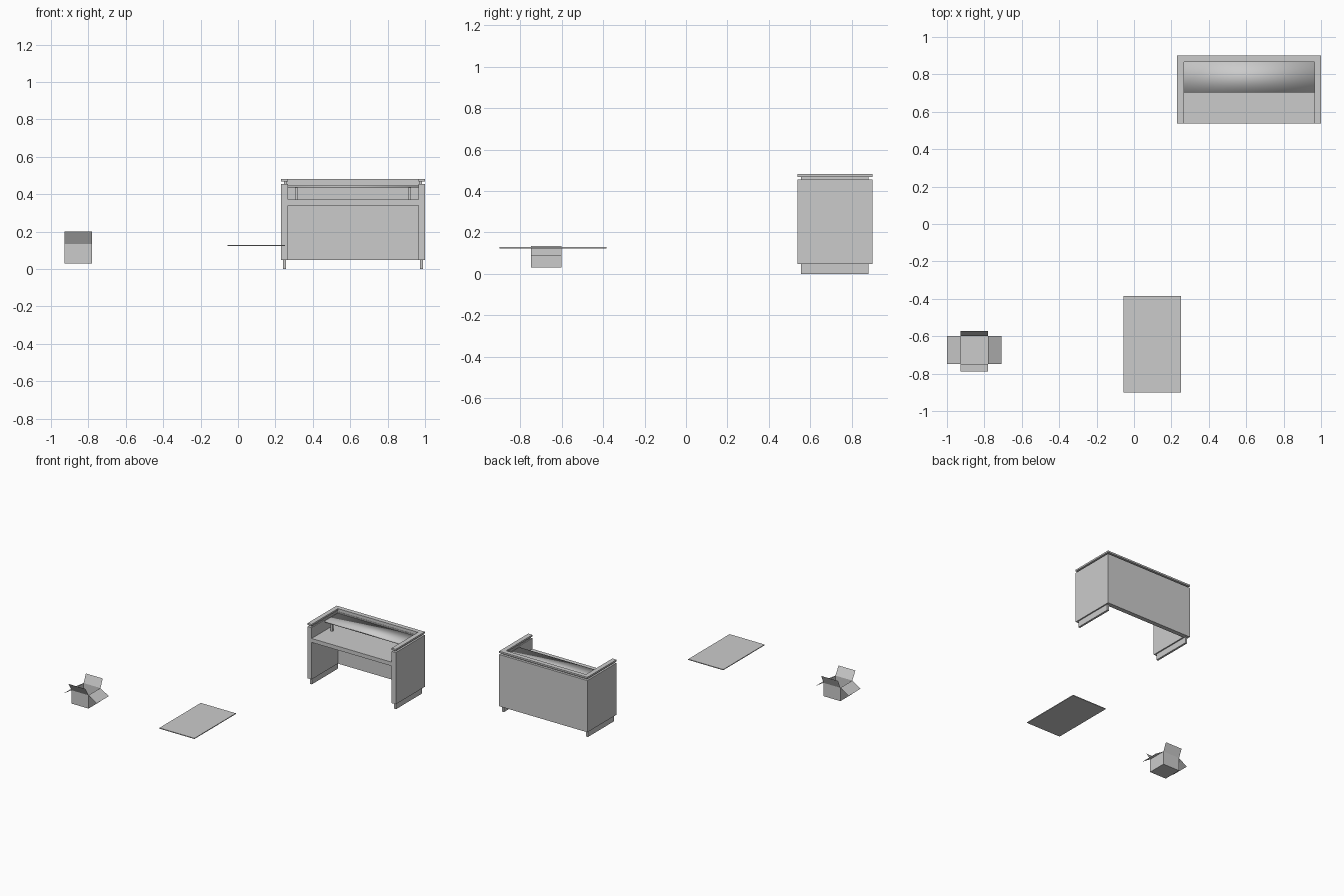
import bpy, bmesh

if "Cube" in bpy.data.objects:
    bpy.data.objects.remove(bpy.data.objects["Cube"])


def mesh_object(name, bm):
    mesh = bpy.data.meshes.new(name)
    bm.to_mesh(mesh)
    bm.free()
    obj = bpy.data.objects.new(name, mesh)
    bpy.context.collection.objects.link(obj)
    return obj


def block(name, x, y, z):
    """Box given by its (min, max) range on each axis."""
    bm = bmesh.new()
    bmesh.ops.create_cube(bm, size=1)
    for v in bm.verts:
        v.co = [r[0] if c < 0 else r[1] for c, r in zip(v.co, (x, y, z))]
    return mesh_object(name, bm)


def u_shape(name, x, y, z, t):
    """U-shaped wall open to the front, thickness t."""
    (x0, x1), (y0, y1) = x, y
    outline = [(x0, y0), (x0 + t, y0), (x0 + t, y1 - t), (x1 - t, y1 - t),
               (x1 - t, y0), (x1, y0), (x1, y1), (x0, y1)]
    bm = bmesh.new()
    face = bm.faces.new([bm.verts.new((px, py, z[0])) for px, py in outline])
    top = bmesh.ops.extrude_face_region(bm, geom=[face])["geom"]
    for v in top:
        if isinstance(v, bmesh.types.BMVert):
            v.co.z = z[1]
    bmesh.ops.recalc_face_normals(bm, faces=bm.faces)
    return mesh_object(name, bm)


# Desk: walls, recessed neck and cap share one U-shaped plan
DX, DY, T = (0.23, 1.0), (0.538, 0.901), 0.036
u_shape("desk_walls", DX, DY, (0.048, 0.456), T)
u_shape("desk_cap_neck", (0.245, 0.985), (0.556, 0.882), (0.456, 0.469), 0.014)
u_shape("desk_cap", DX, DY, (0.469, 0.482), T)
inner = (DX[0] + T, DX[1] - T)
back = DY[1] - T
block("desk_top", inner, (DY[0], back), (0.34, 0.371))

# Raised shelf on two small posts
shelf = block("desk_shelf", inner, (0.702, back), (0.436, 0.447))
for p in shelf.data.polygons:
    p.use_smooth = True
for side, cx in (("left", 0.312), ("right", 0.918)):
    block(f"shelf_post_{side}", (cx - 0.007, cx + 0.007), (0.72, 0.734), (0.371, 0.436))

# Recessed runners under the side walls
for side, cx in (("left", 0.248), ("right", 0.982)):
    block(f"desk_runner_{side}", (cx - 0.008, cx + 0.008), (0.556, 0.88), (0, 0.048))

# Thin flat sheet
block("flat_sheet", (-0.056, 0.25), (-0.9, -0.384), (0.123, 0.129))

# Open carton: thin walls with four folded-out flaps
bx, by, z0, z1 = (-0.927, -0.78), (-0.749, -0.6), 0.03, 0.135
bm = bmesh.new()
ring = [(bx[0], by[0]), (bx[1], by[0]), (bx[1], by[1]), (bx[0], by[1])]
low = [bm.verts.new((x, y, z0)) for x, y in ring]
high = [bm.verts.new((x, y, z1)) for x, y in ring]
bm.faces.new(low[::-1])
flaps = [(0, -0.039, 0.2), (0.072, 0, 0.09), (0, 0.028, 0.2), (-0.072, 0, 0.09)]
for i, (dx, dy, z) in enumerate(flaps):
    j = (i + 1) % 4
    bm.faces.new((low[i], low[j], high[j], high[i]))
    a, b = [bm.verts.new((ring[k][0] + dx, ring[k][1] + dy, z)) for k in (i, j)]
    bm.faces.new((high[i], high[j], b, a))
mesh_object("open_carton", bm)
